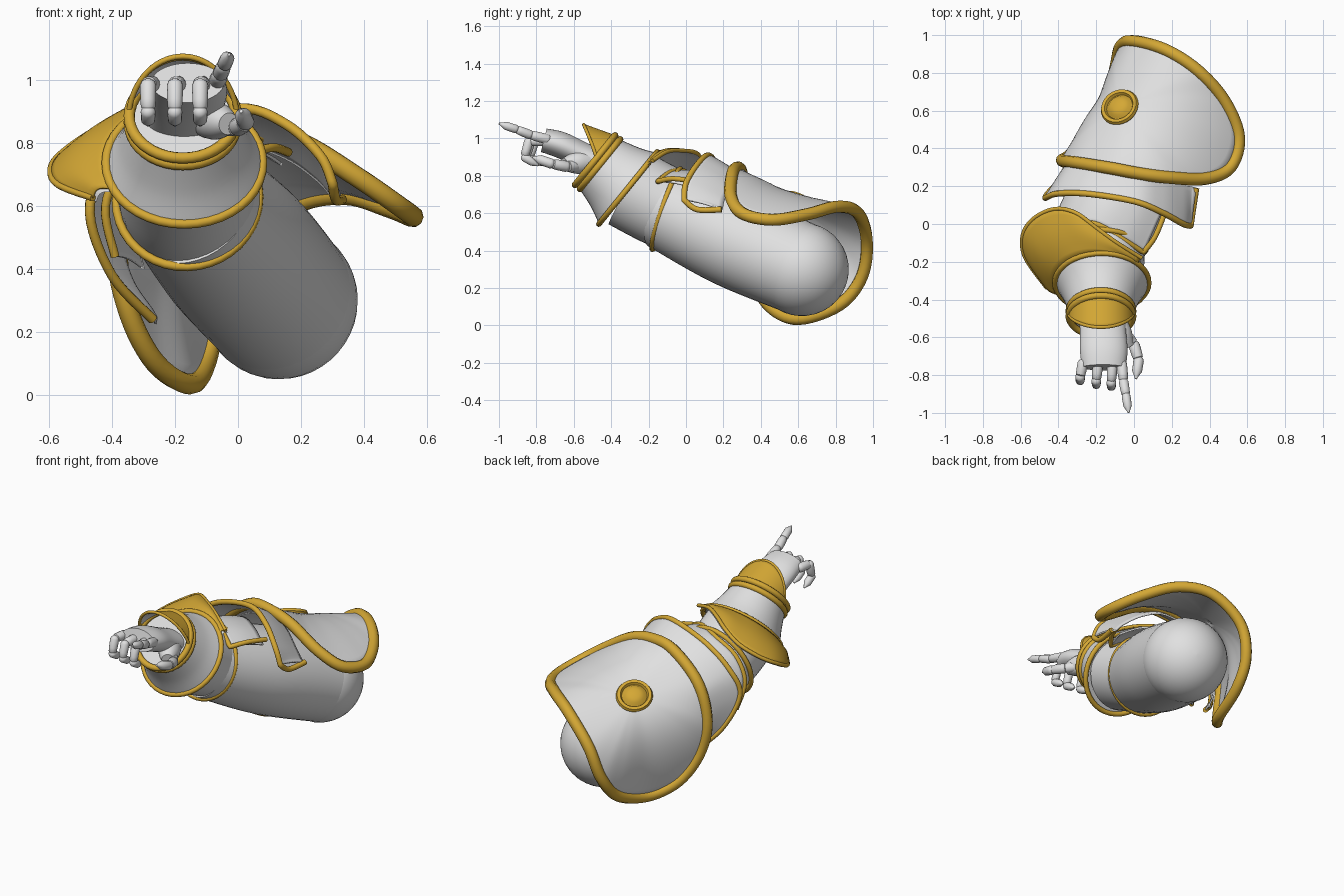
import bpy
import bmesh
from math import sin, cos, pi, radians
from mathutils import Vector as V

cube = bpy.data.objects.get("Cube")
if cube:
    bpy.data.objects.remove(cube, do_unlink=True)


def material(name, rgb):
    m = bpy.data.materials.new(name)
    m.use_nodes = True
    m.diffuse_color = (*rgb, 1)
    m.node_tree.nodes["Principled BSDF"].inputs["Base Color"].default_value = (*rgb, 1)
    return m


GREY = material("pale grey", (0.75, 0.75, 0.75))
GOLD = material("gold", (0.66, 0.39, 0.035))


def smooth(points, n=6, closed=False):
    """Catmull-Rom curve through the points."""
    p = [V(q) for q in points]
    count = len(p)
    out = []
    for i in range(count if closed else count - 1):
        if closed:
            a, b, c, d = (p[(i + k) % count] for k in (-1, 0, 1, 2))
        else:
            a, b, c, d = (p[min(max(i + k, 0), count - 1)] for k in (-1, 0, 1, 2))
        for s in range(n):
            t = s / n
            out.append((2 * b + (c - a) * t + (2 * a - 5 * b + 4 * c - d) * t * t
                        + (3 * b - a - 3 * c + d) * t ** 3) / 2)
    return out if closed else out + [p[-1]]


def skin(name, rows, mat, closed=False, caps=False, thick=0):
    """Surface stretched over rows of points."""
    bm = bmesh.new()
    grid = [[bm.verts.new(p) for p in row] for row in rows]
    n = len(rows[0])
    for r, s in zip(grid, grid[1:]):
        for i in range(n if closed else n - 1):
            j = (i + 1) % n
            bm.faces.new((r[i], r[j], s[j], s[i]))
    if caps:
        bm.faces.new(grid[0])
        bm.faces.new(grid[-1])
    bmesh.ops.recalc_face_normals(bm, faces=bm.faces)
    mesh = bpy.data.meshes.new(name)
    bm.to_mesh(mesh)
    bm.free()
    mesh.materials.append(mat)
    obj = bpy.data.objects.new(name, mesh)
    bpy.context.collection.objects.link(obj)
    if thick:
        mod = obj.modifiers.new("thickness", "SOLIDIFY")
        mod.thickness, mod.offset = thick, 0
    bpy.ops.object.select_all(action="DESELECT")
    obj.select_set(True)
    bpy.context.view_layer.objects.active = obj
    bpy.ops.object.shade_smooth_by_angle(angle=radians(40))


def circle(c, axis, r, n=40, squash=1, start=0, end=2 * pi, open_arc=False):
    """Points around an axis; angle 0 is +x, a quarter turn is the top."""
    axis = V(axis).normalized()
    side = V((1, 0, 0)) if abs(axis.x) < 0.95 else V((0, 1, 0))
    u = (side - axis * side.dot(axis)).normalized()
    v = axis.cross(u)
    steps = n - 1 if open_arc else n
    angles = [start + (end - start) * i / steps for i in range(n)]
    return [V(c) + u * (r * cos(a)) + v * (r * squash * sin(a)) for a in angles]


def lathe(name, c, axis, profile, mat, n=32):
    axis = V(axis).normalized()
    skin(name, [circle(V(c) + axis * h, axis, r, n) for h, r in profile], mat, True, True)


def tube(name, stations, mat, squash=1):
    """Tapered tube through (centre, radius) stations."""
    path = smooth([s[0] for s in stations])
    radii = [q.x for q in smooth([(s[1], 0, 0) for s in stations])]
    rows = []
    for i, p in enumerate(path):
        axis = path[min(i + 1, len(path) - 1)] - path[max(i - 1, 0)]
        rows.append(circle(p, axis, radii[i], 40, squash))
    skin(name, rows, mat, True, True)


def trim(name, points, r, closed=False):
    """Round gold edging along points."""
    data = bpy.data.curves.new(name, "CURVE")
    data.dimensions = "3D"
    data.bevel_depth, data.bevel_resolution, data.use_fill_caps = r, 3, True
    line = data.splines.new("POLY")
    line.points.add(len(points) - 1)
    for q, p in zip(line.points, points):
        q.co = (*p, 1)
    line.use_cyclic_u, line.use_smooth = closed, True
    data.materials.append(GOLD)
    obj = bpy.data.objects.new(name, data)
    bpy.context.collection.objects.link(obj)


def band(inner, outer, bulge, steps=8):
    """Rows blending one edge into another, arched by a vector."""
    return [[a.lerp(b, k / steps) + V(bulge) * sin(pi * k / steps)
             for a, b in zip(inner, outer)] for k in range(steps + 1)]


# Upper arm and shoulder ball
shoulder = V((0.13, 0.62, 0.30))
lathe("shoulder_ball", shoulder, (0.35, 0.85, -0.35),
      [(-0.25 * cos(pi * k / 20), max(0.25 * sin(pi * k / 20), 0.002)) for k in range(21)], GREY, 40)
elbow = V((-0.16, -0.105, 0.622))
tube("upper_arm", [(shoulder, 0.247), ((-0.01, 0.25, 0.46), 0.255), (elbow, 0.222)], GREY)
trim("elbow_ring", circle(elbow, (-0.1, -0.95, 0.33), 0.228), 0.014, True)

# Forearm, flaring to a ring
flange, wrist = V((-0.17, -0.31, 0.735)), V((-0.175, -0.475, 0.875))
forward = V((0, -0.78, 0.63))
tube("elbow_joint", [((-0.15, -0.02, 0.59), 0.215), ((-0.163, -0.15, 0.65), 0.22), (flange, 0.22)], GREY)
tube("forearm", [(flange, 0.245), (flange.lerp(wrist, 0.4), 0.205), (wrist, 0.165)], GREY)
trim("forearm_ring", circle(flange, forward, 0.248), 0.015, True)

# Wrist rings and raised cuff
for i, shift in enumerate((-0.02, 0.014)):
    trim(f"wrist_ring_{i + 1}", circle(wrist + forward * shift, forward, 0.17), 0.018, True)
base = circle(wrist, forward, 0.172, 33, 1, 0, pi, True)
lip = [p + V((0, -0.18, 0.065)) * sin(pi * i / 32) ** 1.1 for i, p in enumerate(base)]
cuff = band(base, lip, (0, 0, 0))
skin("cuff_plate", cuff, GOLD, thick=0.008)
skin("cuff_lining", [[p + V((0, 0.006, -0.012)) for p in row] for row in cuff], GREY)
trim("cuff_edge", lip, 0.009)

# Elbow guard sweeping outward from the forearm ring
root = circle(flange, forward, 0.25, 37, 1, radians(35), radians(205), True)
rim_pts = smooth([(0.04, -0.18, 0.88), (-0.09, -0.1, 0.93), (-0.2, -0.02, 0.935), (-0.31, 0.06, 0.92),
                  (-0.42, 0.08, 0.86), (-0.53, 0.03, 0.79), (-0.59, -0.06, 0.73),
                  (-0.575, -0.18, 0.67), (-0.46, -0.34, 0.625)], 9)
rim_pts = [rim_pts[round(i * (len(rim_pts) - 1) / 36)] for i in range(37)]
guard = band(root, rim_pts, (-0.015, 0, 0.015))
skin("elbow_guard", guard, GOLD, thick=0.008)
skin("elbow_guard_lining", [[p + V((0.012, 0.004, -0.012)) for p in row] for row in guard], GREY)
trim("elbow_guard_edge", rim_pts, 0.011)

# Lower arm plate, meeting the elbow ring at its corner
sleeve = smooth([(-0.39, 0.06, 0.44), (-0.42, 0.02, 0.6), (-0.35, 0.01, 0.74), (-0.2, 0.0, 0.82),
                 (-0.06, -0.08, 0.82), (0.05, -0.15, 0.77)])
corner = smooth([(0.05, -0.15, 0.77), (0.11, -0.07, 0.785), (0.16, 0.05, 0.77)])
skin("lower_plate", band(sleeve, [p + V((0.09, 0.2, -0.04)) for p in sleeve], (0, 0, 0.01)),
     GREY, thick=0.01)
trim("lower_plate_edge", sleeve + corner[1:], 0.014)

# Middle plate, tucked under the shoulder plate
lame = smooth([(-0.27, 0.33, 0.24), (-0.40, 0.22, 0.38), (-0.47, 0.14, 0.58), (-0.41, 0.16, 0.73),
               (-0.25, 0.16, 0.85), (0.0, 0.12, 0.91), (0.15, 0.06, 0.86), (0.26, 0.0, 0.76),
               (0.30, -0.01, 0.67)])
arm_core = V((0, 0.28, 0.46))
lame_back = []
for i, p in enumerate(lame):
    t = i / (len(lame) - 1)
    shifted = p + V((0.03, 0.20, -0.05)) * min(1, 0.3 + 2 * t)
    lame_back.append(shifted.lerp(arm_core, 0.2 * max(sin(pi * t), 0) ** 0.5))
skin("middle_plate", band(lame, lame_back, (0, 0, 0.008)), GREY, thick=0.01)
trim("middle_plate_edge", lame + smooth([lame[-1], (0.31, 0.06, 0.62), lame_back[-1]])[1:], 0.016)

# Shoulder plate: a dome reaching from its crown to a twisted rim
crown, up = V((-0.07, 0.61, 0.635)), V((-0.45, 0.43, 0.78)).normalized()
rim = smooth([(-0.12, 0.295, 0.825), (0.04, 0.265, 0.84), (0.2, 0.245, 0.80), (0.38, 0.24, 0.69),
              (0.51, 0.3, 0.60), (0.555, 0.46, 0.565), (0.48, 0.65, 0.595), (0.34, 0.81, 0.635),
              (0.17, 0.92, 0.60), (0.0, 0.967, 0.45), (-0.07, 0.94, 0.26), (-0.10, 0.82, 0.11),
              (-0.15, 0.6, 0.035), (-0.26, 0.45, 0.10), (-0.345, 0.36, 0.26),
              (-0.38, 0.335, 0.46), (-0.31, 0.325, 0.68)], 6, True)
rows = []
for k in range(15):
    t, row = max(k / 14, 0.005), []
    for p in rim:
        d = p - crown
        handle = crown + (d - up * d.dot(up)) * 0.65
        row.append(crown * (1 - t) ** 2 + handle * (2 * t * (1 - t)) + p * t * t)
    rows.append(row)
skin("shoulder_plate", rows, GREY, True, thick=0.012)
trim("shoulder_plate_edge", rim, 0.033, True)

# Round boss on the shoulder plate
lathe("shoulder_boss", crown, (-0.33, 0.47, 0.82),
      [(0.006, 0.098), (0.018, 0.105), (0.034, 0.098), (0.034, 0.08), (0.02, 0.072), (0.024, 0.066),
       (0.038, 0.055), (0.047, 0.03), (0.049, 0.005)], GOLD)

# Hand
tube("palm", [((-0.17, -0.38, 0.83), 0.13), ((-0.165, -0.55, 0.91), 0.122),
              ((-0.16, -0.67, 0.965), 0.126), ((-0.16, -0.76, 0.99), 0.115)], GREY, 0.56)
tube("thumb_mound", [((-0.11, -0.48, 0.87), 0.05), ((-0.07, -0.58, 0.87), 0.06),
                     ((-0.03, -0.65, 0.86), 0.035)], GREY)


def digit(name, joints, r):
    """Rounded, tapering bones with ball joints between them."""
    joints = [V(j) for j in joints]
    for i, (a, b) in enumerate(zip(joints, joints[1:])):
        length = (b - a).length
        w = r * (1 - 0.08 * i)
        tip = 0.4 if i == len(joints) - 2 else 0.8
        lathe(f"{name}_bone_{i + 1}", a, b - a,
              [(-0.7 * w, 0.3 * w), (-0.4 * w, 0.8 * w), (0.1 * w, w), (length * 0.6, w * 0.95),
               (length * 0.85, w * tip * 1.1), (length, w * tip * 0.5)], GREY, 14)


for name, x, reach in (("little_finger", -0.285, 0), ("ring_finger", -0.2, 0.02),
                       ("middle_finger", -0.12, 0.03)):
    digit(name, [(x * 0.95, -0.735, 0.985), (x, -0.81 - reach, 0.985),
                 (x, -0.835 - reach, 0.90), (x, -0.76 - reach, 0.855)], 0.028)
digit("index_finger", [(-0.065, -0.74, 0.995), (-0.055, -0.835, 1.02),
                       (-0.042, -0.91, 1.05), (-0.028, -1.0, 1.08)], 0.028)
digit("thumb", [(-0.05, -0.58, 0.855), (0.0, -0.64, 0.85), (0.025, -0.72, 0.865),
                (0.01, -0.82, 0.90)], 0.033)
